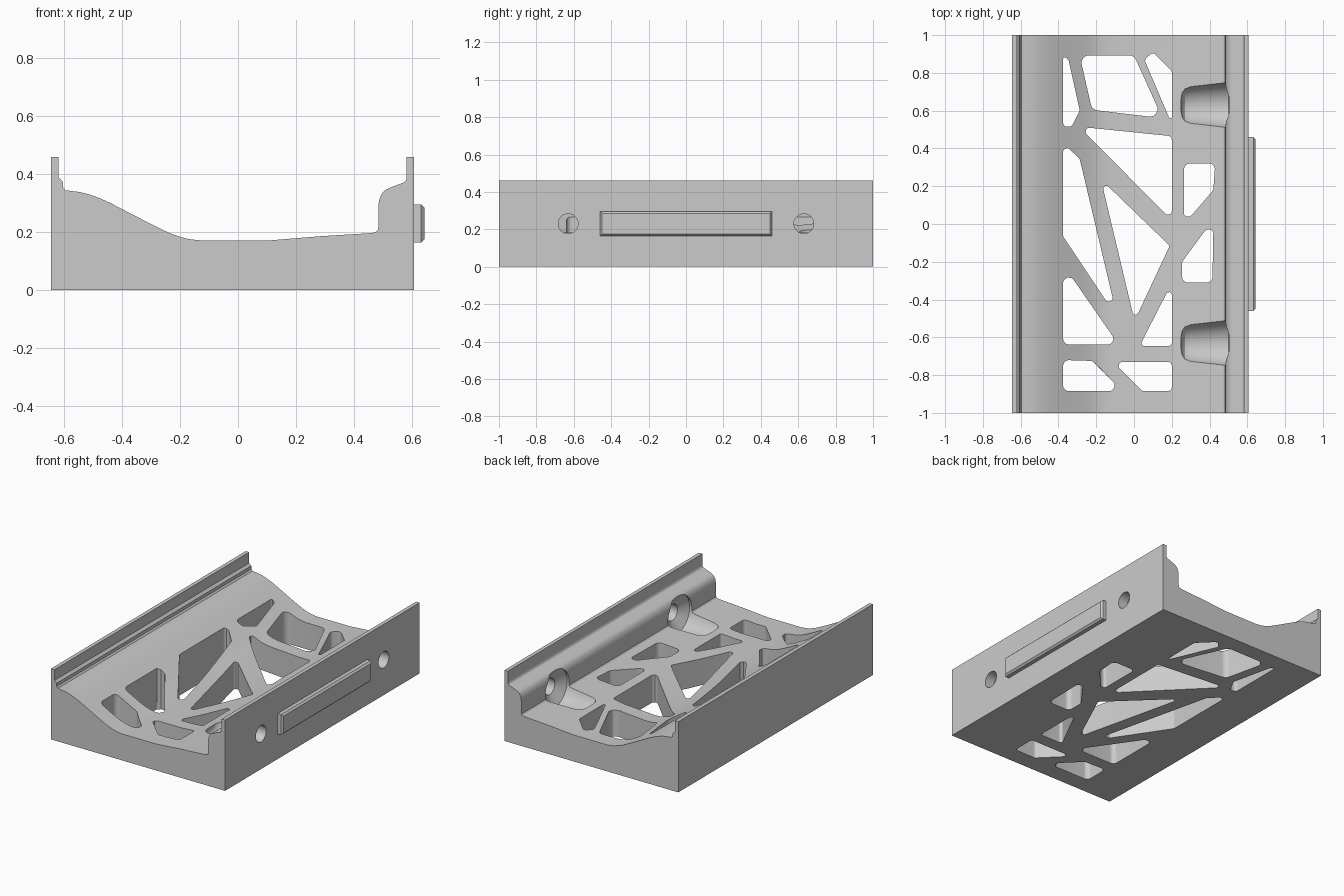
import bpy, bmesh, math
from mathutils import Vector

if "Cube" in bpy.data.objects:
    bpy.data.objects.remove(bpy.data.objects["Cube"])

grey = bpy.data.materials.new("plain grey")
grey.use_nodes = True
grey.diffuse_color = (0.6, 0.6, 0.6, 1)
grey.node_tree.nodes["Principled BSDF"].inputs["Base Color"].default_value = (0.6, 0.6, 0.6, 1)


def make_object(name, bm):
    bmesh.ops.recalc_face_normals(bm, faces=bm.faces[:])
    mesh = bpy.data.meshes.new(name)
    bm.to_mesh(mesh)
    bm.free()
    mesh.materials.append(grey)
    obj = bpy.data.objects.new(name, mesh)
    bpy.context.collection.objects.link(obj)
    return obj


def extrude_outline(bm, points, direction):
    face = bm.faces.new([bm.verts.new(p) for p in points])
    moved = bmesh.ops.extrude_face_region(bm, geom=[face])["geom"]
    verts = [g for g in moved if isinstance(g, bmesh.types.BMVert)]
    bmesh.ops.translate(bm, verts=verts, vec=direction)


def smooth_path(points, steps=5):
    """Curve through all the points."""
    pts = [Vector(p) for p in points]
    pts = [pts[0]] + pts + [pts[-1]]
    out = []
    for a, b, c, d in zip(pts, pts[1:], pts[2:], pts[3:]):
        for i in range(steps):
            t = i / steps
            out.append(b + (c - a) * t / 2 + (a * 2 - b * 5 + c * 4 - d) * t**2 / 2
                       + (b * 3 - a - c * 3 + d) * t**3 / 2)
    return out + [pts[-1]]


def round_corners(points, radius, steps=6):
    """Replace each corner of a polygon with an arc."""
    pts = [Vector(p) for p in points]
    out = []
    for i, p in enumerate(pts):
        u, v = pts[i - 1] - p, pts[(i + 1) % len(pts)] - p
        limit = min(u.length, v.length) * 0.48
        u.normalize()
        v.normalize()
        half = u.angle(v) / 2
        r = min(radius, limit * math.tan(half))
        reach = r / math.tan(half)
        centre = p + (u + v).normalized() * (r / math.sin(half))
        start, end = p + u * reach - centre, p + v * reach - centre
        for k in range(steps + 1):
            t = k / steps
            arm = (start * (1 - t) + end * t).normalized() * r
            out.append(centre + arm)
    return out


def cut(target, cutter):
    mod = target.modifiers.new("cut", "BOOLEAN")
    mod.operation = "DIFFERENCE"
    mod.solver = "EXACT"
    mod.object = cutter
    cutter.hide_render = True
    bpy.context.view_layer.objects.active = target
    bpy.ops.object.modifier_apply(modifier=mod.name)
    bpy.data.objects.remove(cutter)


# Cradle body: one cross-section run along the length
slope = smooth_path([(-.595, .345), (-.53, .335), (-.46, .31), (-.375, .267),
                     (-.253, .205), (-.185, .18), (-.13, .172)])
shoulder = smooth_path([(.485, .295), (.49, .32), (.505, .343), (.533, .357),
                        (.567, .37), (.577, .376), (.582, .388)], 3)
profile = [(-.645, 0), (-.645, .46), (-.62, .46), (-.62, .39), (-.605, .375), (-.604, .355)]
profile += [tuple(p) for p in slope]
profile += [(.11, .172), (.28, .186), (.46, .197), (.475, .2), (.483, .208), (.485, .22)]
profile += [tuple(p) for p in shoulder]
profile += [(.582, .46), (.607, .46), (.607, 0)]
bm = bmesh.new()
extrude_outline(bm, [(x, -1, z) for x, z in profile], (0, 2, 0))
body = make_object("cradle_body", bm)

# Lightening holes through the floor: corner radius and outline
holes = [
    (.025, [(-.375, .89), (-.347, .87), (-.287, .6), (-.33, .515), (-.375, .515)]),
    (.04, [(-.288, .893), (0, .893), (.15, .56), (-.222, .605)]),
    (.02, [(.055, .87), (.1, .91), (.2, .81), (.2, .56), (.187, .56)]),
    (.02, [(-.29, .515), (.2, .465), (.2, .02)]),
    (.02, [(-.375, .43), (-.287, .343), (-.088, -.497), (-.375, -.066)]),
    (.016, [(-.175, .236), (.189, -.115), (.003, -.513)]),
    (.03, [(-.375, -.216), (-.082, -.638), (-.375, -.638)]),
    (.015, [(.2, -.313), (.2, -.645), (.03, -.645)]),
    (.03, [(-.375, -.72), (-.22, -.725), (-.06, -.885), (-.375, -.885)]),
    (.02, [(-.11, -.73), (.2, -.73), (.2, -.885), (.045, -.885)]),
    (.03, [(.265, .32), (.43, .32), (.42, .18), (.3, .04), (.265, .04)]),
    (.03, [(.42, -.03), (.38, -.03), (.255, -.2), (.255, -.31), (.415, -.31)]),
]
bm = bmesh.new()
for radius, outline in holes:
    extrude_outline(bm, [(x, y, -.1) for x, y in round_corners(outline, radius)], (0, 0, .6))
cut(body, make_object("hole_cutter", bm))

# Screw pockets: a trough in the floor, a conical seat and a bore in the wall
trough = [(.25, 0), (.25, .06), (.255, .08), (.27, .097), (.3, .106),
          (.48, .122), (.5, .122), (.54, .053), (.7, .053), (.7, 0)]
for side in (-1, 1):
    bm = bmesh.new()
    verts = [bm.verts.new((x, side * .63, .23 + r)) for x, r in trough]
    edges = [bm.edges.new(pair) for pair in zip(verts, verts[1:])]
    bmesh.ops.spin(bm, geom=verts + edges, cent=(0, side * .63, .23), axis=(1, 0, 0),
                   angle=math.tau, steps=48)
    bmesh.ops.remove_doubles(bm, verts=bm.verts[:], dist=.0001)
    cut(body, make_object("pocket_cutter", bm))

# Label bar with a bevelled outer rim
bm = bmesh.new()
bmesh.ops.create_cube(bm, size=1)
bmesh.ops.scale(bm, verts=bm.verts[:], vec=(.043, .92, .132))
bmesh.ops.translate(bm, verts=bm.verts[:], vec=(.6215, 0, .23))
rim = [e for e in bm.edges if all(v.co.x > .63 for v in e.verts)]
bmesh.ops.bevel(bm, geom=rim, offset=.011, segments=1, affect="EDGES", profile=.5)
make_object("side_bar", bm)

# Smooth the curved surfaces, keep the edges sharp
bpy.ops.object.select_all(action="DESELECT")
body.select_set(True)
bpy.context.view_layer.objects.active = body
bpy.ops.object.shade_smooth_by_angle(angle=math.radians(30))
